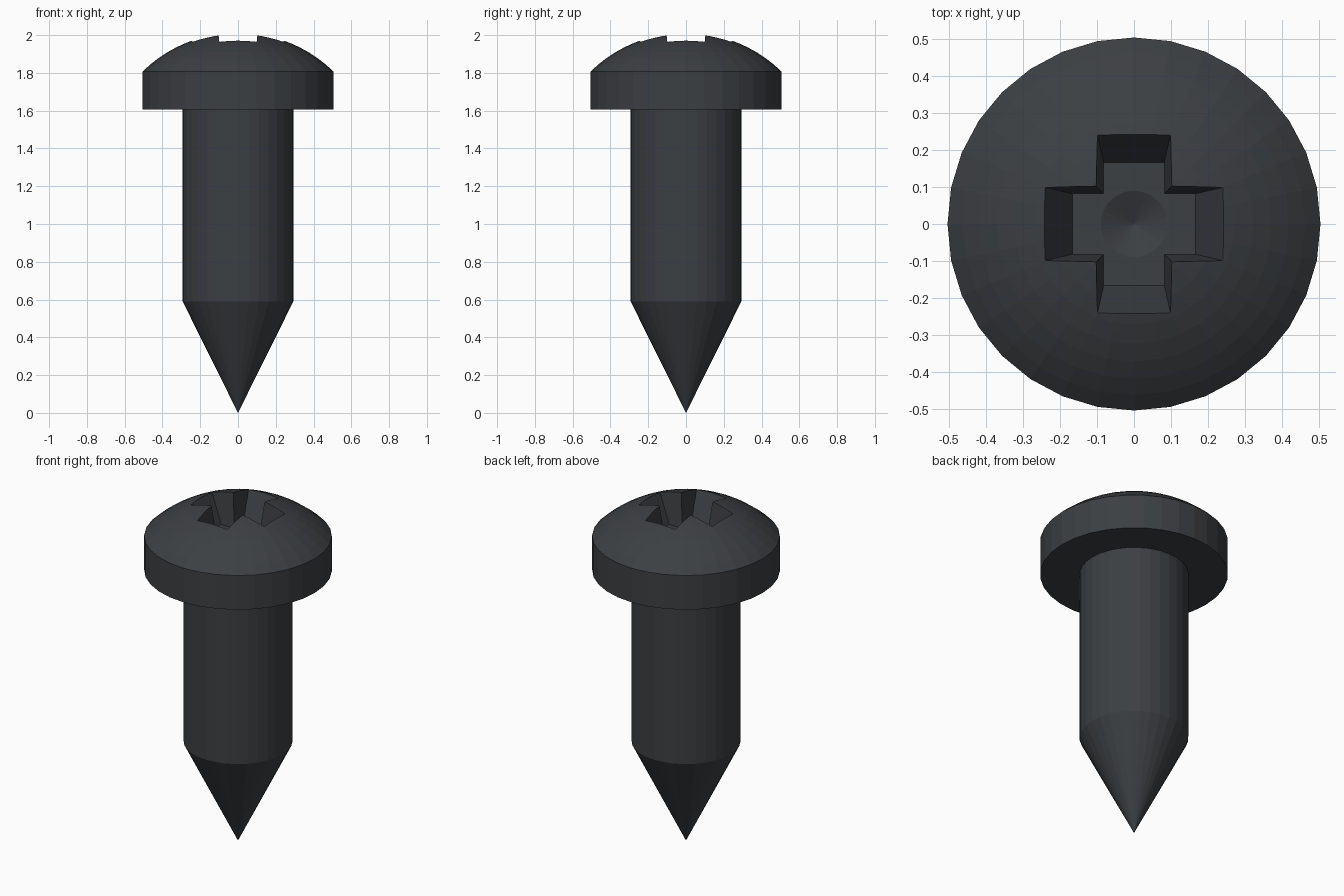
import bpy, bmesh, math

if "Cube" in bpy.data.objects:
    bpy.data.objects.remove(bpy.data.objects["Cube"])

SEGS = 32

def make_object(name, bm):
    bmesh.ops.recalc_face_normals(bm, faces=bm.faces[:])
    mesh = bpy.data.meshes.new(name)
    bm.to_mesh(mesh)
    bm.free()
    obj = bpy.data.objects.new(name, mesh)
    bpy.context.collection.objects.link(obj)
    return obj

def lathe(name, profile):
    """Revolve (radius, z) points around z; end points sit on the axis."""
    bm = bmesh.new()
    verts = [bm.verts.new((r, 0, z)) for r, z in profile]
    edges = [bm.edges.new(p) for p in zip(verts, verts[1:])]
    bmesh.ops.spin(bm, geom=verts + edges, axis=(0, 0, 1), cent=(0, 0, 0),
                   angle=math.tau, steps=SEGS, use_duplicate=False)
    bmesh.ops.remove_doubles(bm, verts=bm.verts[:], dist=1e-5)
    return make_object(name, bm)

def cross_outline(length, w):
    """Plus-shaped outline: one arm turned four times."""
    arm = [(length, -w), (length, w), (w, w)]
    pts = []
    for i in range(4):
        c, s = [(1, 0), (0, 1), (-1, 0), (0, -1)][i]
        pts += [(x * c - y * s, x * s + y * c) for x, y in arm]
    return pts

# Screw: pointed tip, shank, pan head with spherical dome
HEAD_R, RIM_Z, TOP_Z = 0.505, 1.808, 2.013
sag = TOP_Z - RIM_Z
R = (HEAD_R ** 2 + sag ** 2) / (2 * sag)
a_max = math.asin(HEAD_R / R)
RINGS = 10
dome = [(R * math.sin(a_max * i / RINGS), TOP_Z - R + R * math.cos(a_max * i / RINGS))
        for i in range(RINGS, -1, -1)]
screw = lathe("screw", [(0, 0), (0.293, 0.59), (0.293, 1.605), (HEAD_R, 1.605)] + dome)

# Cutter for the tapered cross recess
FLOOR_Z, EDGE_Z, CUT_Z = 1.80, 1.975, 2.15
k = (CUT_Z - FLOOR_Z) / (EDGE_Z - FLOOR_Z)
bm = bmesh.new()
low = [bm.verts.new((x, y, FLOOR_Z)) for x, y in cross_outline(0.167, 0.082)]
high = [bm.verts.new((x, y, CUT_Z))
        for x, y in cross_outline(0.167 + 0.078 * k, 0.082 + 0.018 * k)]
bm.faces.new(low)
bm.faces.new(high)
for i in range(12):
    j = (i + 1) % 12
    bm.faces.new((low[i], low[j], high[j], high[i]))
cross = make_object("cross_recess_cutter", bm)

# Cutter for the conical dimple in the recess floor
dimple = lathe("dimple_cutter", [(0, FLOOR_Z - 0.04), (0.09, FLOOR_Z),
                                 (0.09, FLOOR_Z + 0.05), (0, FLOOR_Z + 0.05)])

for cutter in (cross, dimple):
    mod = screw.modifiers.new(cutter.name, 'BOOLEAN')
    mod.operation = 'DIFFERENCE'
    mod.solver = 'EXACT'
    mod.object = cutter
    cutter.hide_render = True
    cutter.hide_set(True)

# Dark steel
steel = bpy.data.materials.new("dark_steel")
steel.diffuse_color = (0.045, 0.05, 0.055, 1)
steel.use_nodes = True
steel.node_tree.nodes["Principled BSDF"].inputs["Base Color"].default_value = steel.diffuse_color
screw.data.materials.append(steel)
